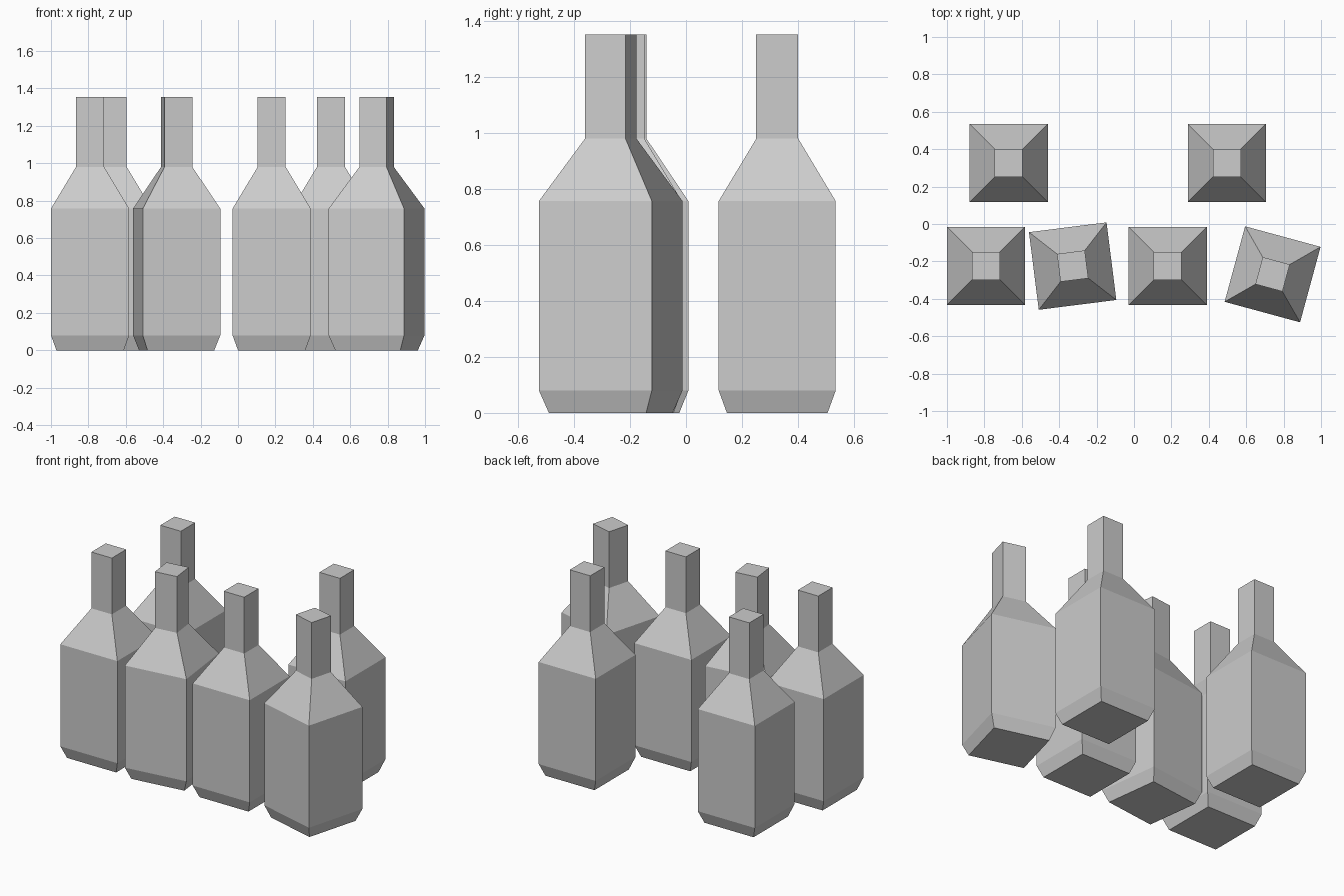
import bpy
import bmesh
from math import radians

cube = bpy.data.objects.get("Cube")
if cube:
    bpy.data.objects.remove(cube, do_unlink=True)

GREY = (0.604, 0.604, 0.604, 1.0)
grey = bpy.data.materials.new("plain grey")
grey.use_nodes = True
grey.diffuse_color = GREY
grey.node_tree.nodes["Principled BSDF"].inputs["Base Color"].default_value = GREY

# Bottle profile: half width and height, from the base up to the mouth
PROFILE = [(0.18, 0), (0.209, 0.08), (0.209, 0.757), (0.075, 0.98), (0.075, 1.353)]
CORNERS = [(-1, -1), (1, -1), (1, 1), (-1, 1)]


def bottle_mesh():
    """Loft square rings along the profile and cap both ends."""
    bm = bmesh.new()
    rings = [[bm.verts.new((sx * half, sy * half, z)) for sx, sy in CORNERS]
             for half, z in PROFILE]
    for low, high in zip(rings, rings[1:]):
        for i in range(4):
            j = (i + 1) % 4
            bm.faces.new((low[i], low[j], high[j], high[i]))
    bm.faces.new(rings[0][::-1])
    bm.faces.new(rings[-1])
    mesh = bpy.data.meshes.new("square_bottle")
    bm.to_mesh(mesh)
    bm.free()
    mesh.materials.append(grey)
    return mesh


# Six bottles: name, x, y, turn in degrees
BOTTLES = [
    ("front_bottle_far_right", -0.791, -0.224, 0),
    ("front_bottle_inner_right", -0.328, -0.225, 7.2),
    ("front_bottle_inner_left", 0.18, -0.224, 0),
    ("front_bottle_far_left", 0.741, -0.269, -15.2),
    ("back_bottle_right", -0.67, 0.326, 0),
    ("back_bottle_left", 0.497, 0.326, 0),
]

shared = bottle_mesh()
for name, x, y, turn in BOTTLES:
    bottle = bpy.data.objects.new(name, shared)
    bottle.location = (x, y, 0)
    bottle.rotation_euler.z = radians(turn)
    bpy.context.collection.objects.link(bottle)
